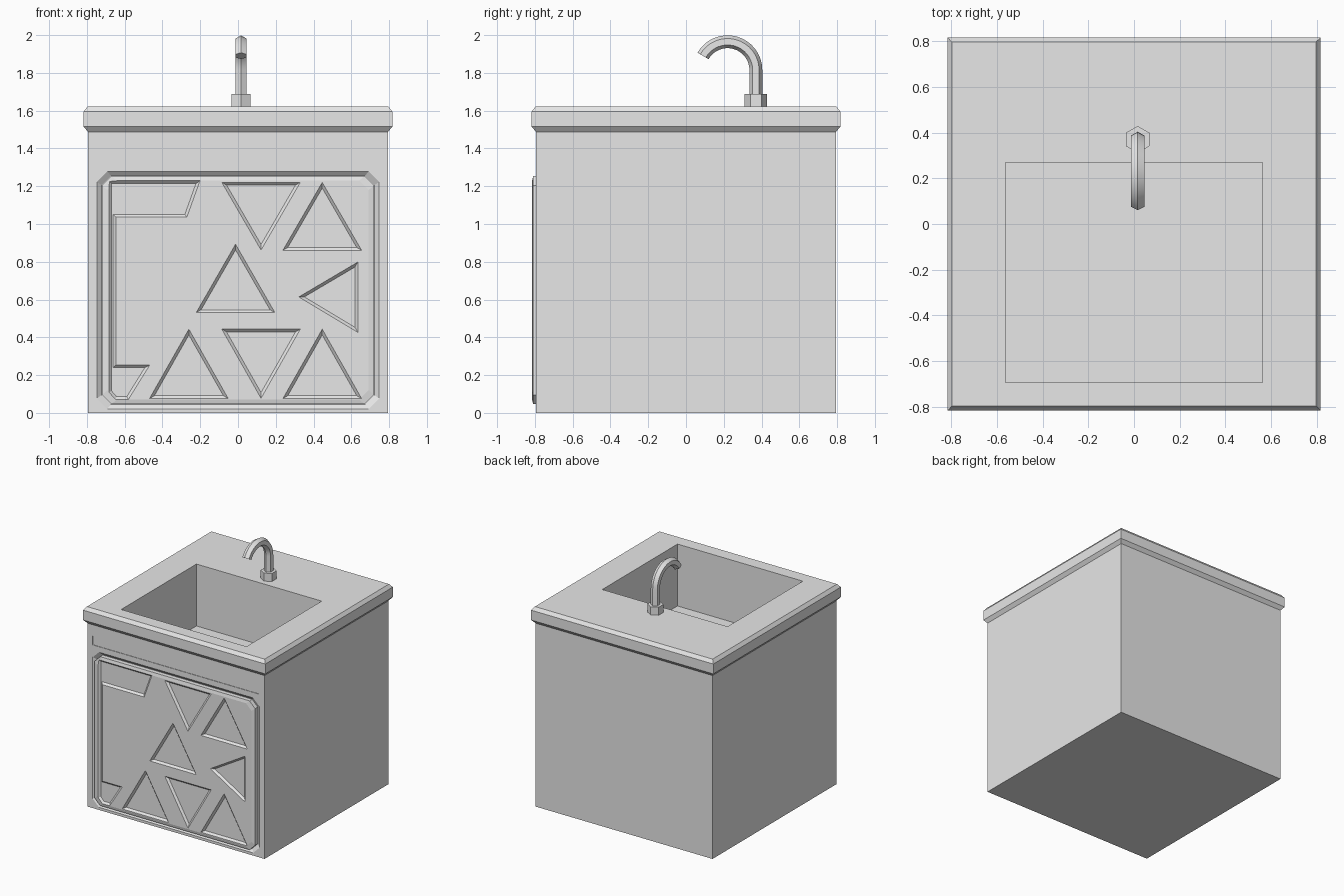
import bpy, bmesh, math
from mathutils import Vector

if "Cube" in bpy.data.objects:
    bpy.data.objects.remove(bpy.data.objects["Cube"])

grey = bpy.data.materials.new("light_grey")
grey.use_nodes = True
grey.diffuse_color = (0.8, 0.8, 0.8, 1)
grey.node_tree.nodes["Principled BSDF"].inputs["Base Color"].default_value = (0.8, 0.8, 0.8, 1)


def finish(name, bm):
    bmesh.ops.recalc_face_normals(bm, faces=bm.faces)
    mesh = bpy.data.meshes.new(name)
    bm.to_mesh(mesh)
    bm.free()
    mesh.materials.append(grey)
    obj = bpy.data.objects.new(name, mesh)
    bpy.context.collection.objects.link(obj)
    return obj


def loft(name, rings):
    """Skin a list of equal-length point rings and cap both ends."""
    bm = bmesh.new()
    loops = [[bm.verts.new(p) for p in ring] for ring in rings]
    n = len(loops[0])
    for a, b in zip(loops, loops[1:]):
        for i in range(n):
            j = (i + 1) % n
            bm.faces.new((a[i], a[j], b[j], b[i]))
    bm.faces.new(loops[0])
    bm.faces.new(loops[-1])
    return finish(name, bm)


def rect(hx, y0, y1, z):
    return [(-hx, y0, z), (hx, y0, z), (hx, y1, z), (-hx, y1, z)]


def square(h, z):
    return rect(h, -h, h, z)


def octagon(hx, hz, chamfer, y, zc=0.65):
    """Rectangle with chamfered corners in a plane facing the front."""
    a, b = hx - chamfer, hz - chamfer
    pts = [(a, -hz), (hx, -b), (hx, b), (a, hz), (-a, hz), (-hx, b), (-hx, -b), (-a, -hz)]
    return [(x, y, zc + z) for x, z in pts]


def cut(obj, cutter):
    mod = obj.modifiers.new("cut", 'BOOLEAN')
    mod.object = cutter
    mod.solver = 'EXACT'
    bpy.context.view_layer.objects.active = obj
    bpy.ops.object.modifier_apply(modifier=mod.name)
    bpy.data.objects.remove(cutter)


# Cabinet, overhanging worktop and sunken basin as one shell
cabinet = loft("cabinet_with_basin", [
    square(0.794, 0), square(0.794, 1.487), square(0.817, 1.515),
    square(0.817, 1.595), square(0.797, 1.622),
    rect(0.562, -0.694, 0.27, 1.622), rect(0.562, -0.694, 0.27, 1.12)])

# Sloped recess around the door, and the shallow drawer panel above it
cut(cabinet, loft("door_recess_cutter", [
    octagon(0.751, 0.632, 0.056, -0.797), octagon(0.723, 0.606, 0.05, -0.775)]))
cut(cabinet, loft("drawer_cutter", [
    [(x, y, z) for x, z in ((-0.749, 1.323), (0.749, 1.323), (0.749, 1.397), (-0.749, 1.397))]
    for y in (-0.81, -0.79)]))

# Door with a softly bevelled border
door = loft("door", [
    octagon(0.72, 0.604, 0.05, -0.77), octagon(0.72, 0.604, 0.05, -0.809),
    octagon(0.692, 0.58, 0.05, -0.815)])


# Carved triangles and corner bracket on the door
def triangle(x, base, tip, half=0.21):
    return [(x - half, base), (x + half, base), (x, tip)]


shapes = [
    triangle(0.122, 1.222, 0.86), triangle(0.446, 0.86, 1.222),
    triangle(-0.013, 0.53, 0.895),
    triangle(-0.26, 0.075, 0.445), triangle(0.122, 0.445, 0.075),
    triangle(0.446, 0.075, 0.445),
    [(0.32, 0.614), (0.635, 0.8), (0.635, 0.425)],
    [(-0.685, 1.23), (-0.2, 1.23), (-0.27, 1.035), (-0.645, 1.035),
     (-0.645, 0.255), (-0.465, 0.255), (-0.58, 0.07), (-0.65, 0.07), (-0.685, 0.11)],
]
bm = bmesh.new()
for shape in shapes:
    face = bm.faces.new([bm.verts.new((x, -0.816, z)) for x, z in shape])
    face.normal_update()
    if face.normal.y < 0:
        face.normal_flip()
bmesh.ops.inset_region(bm, faces=bm.faces[:], thickness=0.016, depth=0.016,
                       use_boundary=True, use_even_offset=True)
bmesh.ops.holes_fill(bm, edges=[e for e in bm.edges if e.is_boundary], sides=0)
cut(door, finish("carving_cutter", bm))

# Tap: hexagonal foot and hexagonal curved spout
TAP_X, TAP_Y = 0.016, 0.37


def hexagon(center, radial, radius):
    """Hexagon spanned by the side axis and a radial direction."""
    side = Vector((1, 0, 0))
    return [center + radius * (radial * math.cos(k * math.pi / 3) + side * math.sin(k * math.pi / 3))
            for k in range(6)]


back = Vector((0, 1, 0))
loft("tap_foot", [hexagon(Vector((TAP_X, TAP_Y, z)), back, 0.059) for z in (1.615, 1.687)])

bend = 0.15
middle = Vector((TAP_X, TAP_Y - bend, 1.815))
rings = [hexagon(Vector((TAP_X, TAP_Y, 1.66)), back, 0.034)]
for i in range(17):
    a = math.radians(150) * i / 16
    out = Vector((0, math.cos(a), math.sin(a)))
    rings.append(hexagon(middle + bend * out, out, 0.034))
spout = loft("tap_spout", rings)

bpy.ops.object.select_all(action='DESELECT')
spout.select_set(True)
bpy.context.view_layer.objects.active = spout
bpy.ops.object.shade_smooth_by_angle(angle=math.radians(30))
